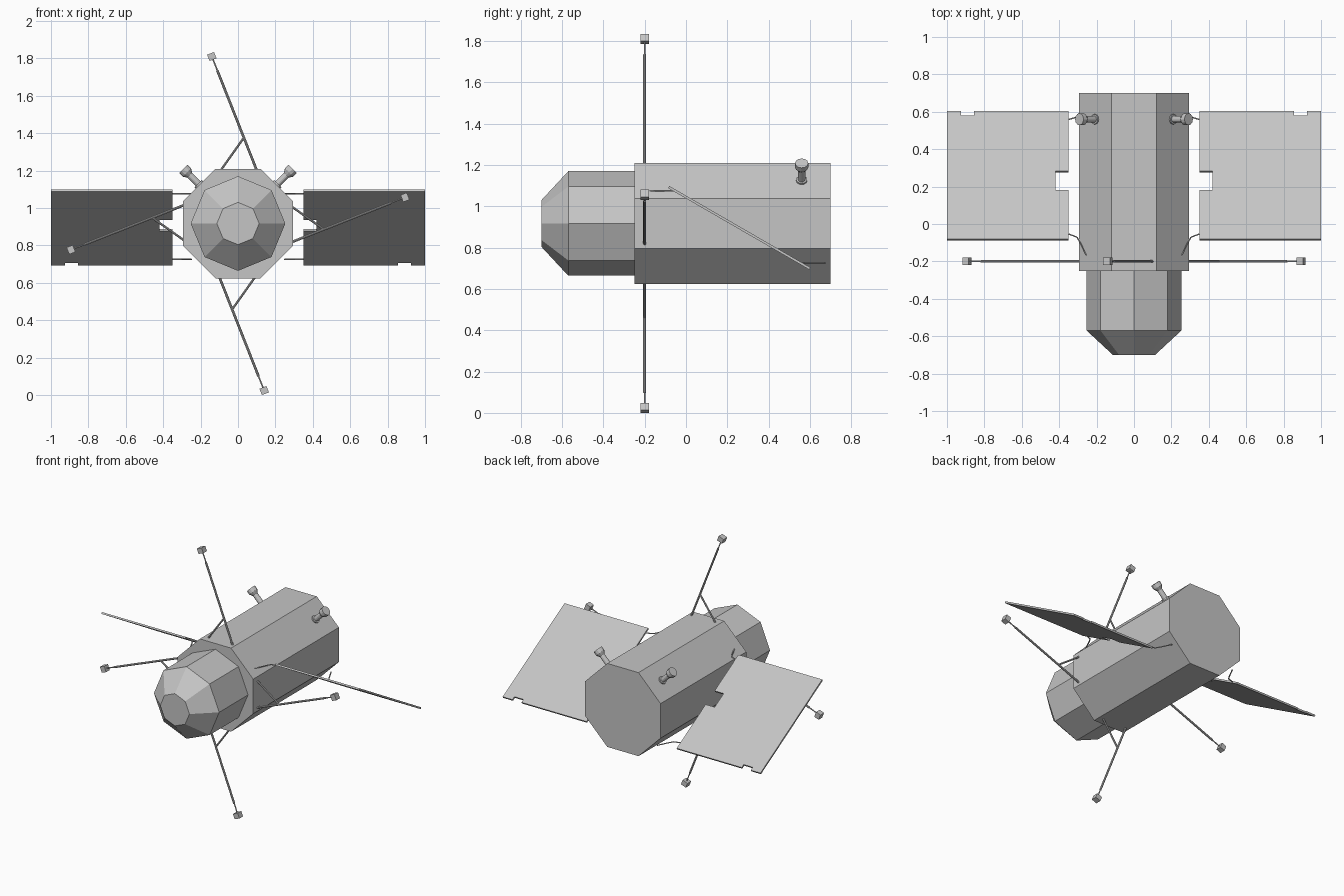
import bpy
import bmesh
from math import radians
from mathutils import Matrix, Vector

cube = bpy.data.objects.get("Cube")
if cube:
    bpy.data.objects.remove(cube, do_unlink=True)

grey = bpy.data.materials.new("satellite grey")
grey.use_nodes = True
grey.diffuse_color = (0.56, 0.56, 0.56, 1)
grey.node_tree.nodes["Principled BSDF"].inputs["Base Color"].default_value = grey.diffuse_color

CENTRE = Vector((0, 0, 0.917))   # the long axis of the hull runs along y through here
APOTHEM = 0.293                  # hull centre to each flat side


def finish(name, bm):
    bmesh.ops.recalc_face_normals(bm, faces=bm.faces)
    mesh = bpy.data.meshes.new(name)
    bm.to_mesh(mesh)
    bm.free()
    mesh.materials.append(grey)
    obj = bpy.data.objects.new(name, mesh)
    bpy.context.collection.objects.link(obj)
    return obj


def add_rod(bm, a, b, r1, r2=None, sides=8):
    """Add a capped cylinder or cone from a to b."""
    a, b = Vector(a), Vector(b)
    turn = (b - a).to_track_quat('Z', 'Y').to_matrix().to_4x4()
    bmesh.ops.create_cone(bm, cap_ends=True, segments=sides, radius1=r1,
                          radius2=r1 if r2 is None else r2, depth=(b - a).length,
                          matrix=Matrix.Translation((a + b) / 2) @ turn)


def lathe_octagon(name, rings, phase):
    """Eight-sided body from (y, corner radius) rings, capped at both ends."""
    bm = bmesh.new()
    loops = []
    for y, r in rings:
        spin = [Matrix.Rotation(radians(45 * i + phase), 3, 'Y') for i in range(8)]
        loops.append([bm.verts.new(CENTRE + Vector((0, y, 0)) + m @ Vector((r, 0, 0))) for m in spin])
    for p, q in zip(loops, loops[1:]):
        for i in range(8):
            j = (i + 1) % 8
            bm.faces.new((p[i], p[j], q[j], q[i]))
    bm.faces.new(loops[0])
    bm.faces.new(loops[-1])
    return finish(name, bm)


# Hull with flat top, and nose section with a corner on top
lathe_octagon("hull", [(-0.25, 0.317), (0.70, 0.317)], 22.5)
lathe_octagon("nose", [(-0.70, 0.113), (-0.57, 0.253), (-0.25, 0.253)], 0)


# Four braced antennas, a quarter turn apart
def antenna(name, angle):
    bm = bmesh.new()
    foot, tip = Vector((0.10, 0, 0.285)), Vector((-0.14, 0, 0.893))
    along = (tip - foot).normalized()
    neck = tip - along * 0.08
    add_rod(bm, foot, neck, 0.007)
    add_rod(bm, neck, tip, 0.004)
    add_rod(bm, (-0.09, 0, 0.288), (0.032, 0, 0.46), 0.006)
    # Box on the tip
    tilt = along.to_track_quat('Z', 'Y').to_matrix().to_4x4()
    bmesh.ops.create_cube(bm, size=1, matrix=Matrix.Translation(tip) @ tilt
                          @ Matrix.Diagonal((0.04, 0.04, 0.036, 1)))
    bm.transform(Matrix.Translation(CENTRE + Vector((0, -0.2, 0)))
                 @ Matrix.Rotation(radians(angle), 4, 'Y'))
    finish(name, bm)


for i, place in enumerate(("upper", "left", "lower", "right")):
    antenna(place + "_antenna", 90 * i)


# Notched solar panel, sloping down to the back
def solar_panel(name, s):
    outline = [(0.35, -0.395), (1.0, -0.395), (1.0, 0.395),
               (0.925, 0.395), (0.925, 0.37), (0.855, 0.37), (0.855, 0.395),
               (0.35, 0.395), (0.35, 0.025), (0.42, 0.025), (0.42, -0.09), (0.35, -0.09)]
    bm = bmesh.new()
    face = bm.faces.new([bm.verts.new((s * x, v, -0.006)) for x, v in outline])
    top = bmesh.ops.extrude_face_region(bm, geom=[face])["geom"]
    bmesh.ops.translate(bm, vec=(0, 0, 0.012),
                        verts=[g for g in top if isinstance(g, bmesh.types.BMVert)])
    bm.transform(Matrix.Translation((0, 0.258, 0.896)) @ Matrix.Rotation(radians(-30), 4, 'X'))
    finish(name, bm)


# Thin bent struts joining each panel to the hull
def panel_struts(name, s):
    bm = bmesh.new()
    front = [(0.37, -0.05, 1.075), (0.345, -0.055, 1.075), (0.305, -0.07, 1.075),
             (0.288, -0.10, 1.075), (0.25, -0.18, 1.075)]
    back = [(0.37, 0.555, 0.725), (0.345, 0.56, 0.725), (0.305, 0.572, 0.725),
            (0.288, 0.60, 0.725), (0.25, 0.675, 0.725)]
    for path in (front, back):
        pts = [(s * x, y, z) for x, y, z in path]
        for a, b in zip(pts, pts[1:]):
            add_rod(bm, a, b, 0.004, sides=6)
    finish(name, bm)


# Round-headed sensor standing on an upper slanted side
def sensor(name, s):
    out = Vector((s, 0, 1)).normalized()
    base = CENTRE + Vector((0, 0.56, 0))
    bm = bmesh.new()
    for d1, d2, r1, r2 in ((0.285, 0.302, 0.027, 0.027), (0.30, 0.37, 0.018, 0.018),
                           (0.365, 0.385, 0.018, 0.031), (0.385, 0.413, 0.032, 0.032)):
        add_rod(bm, base + out * d1, base + out * d2, r1, r2, sides=12)
    finish(name, bm)


for side, s in (("left", 1), ("right", -1)):
    solar_panel(side + "_solar_panel", s)
    panel_struts(side + "_panel_struts", s)
    sensor(side + "_sensor", s)
